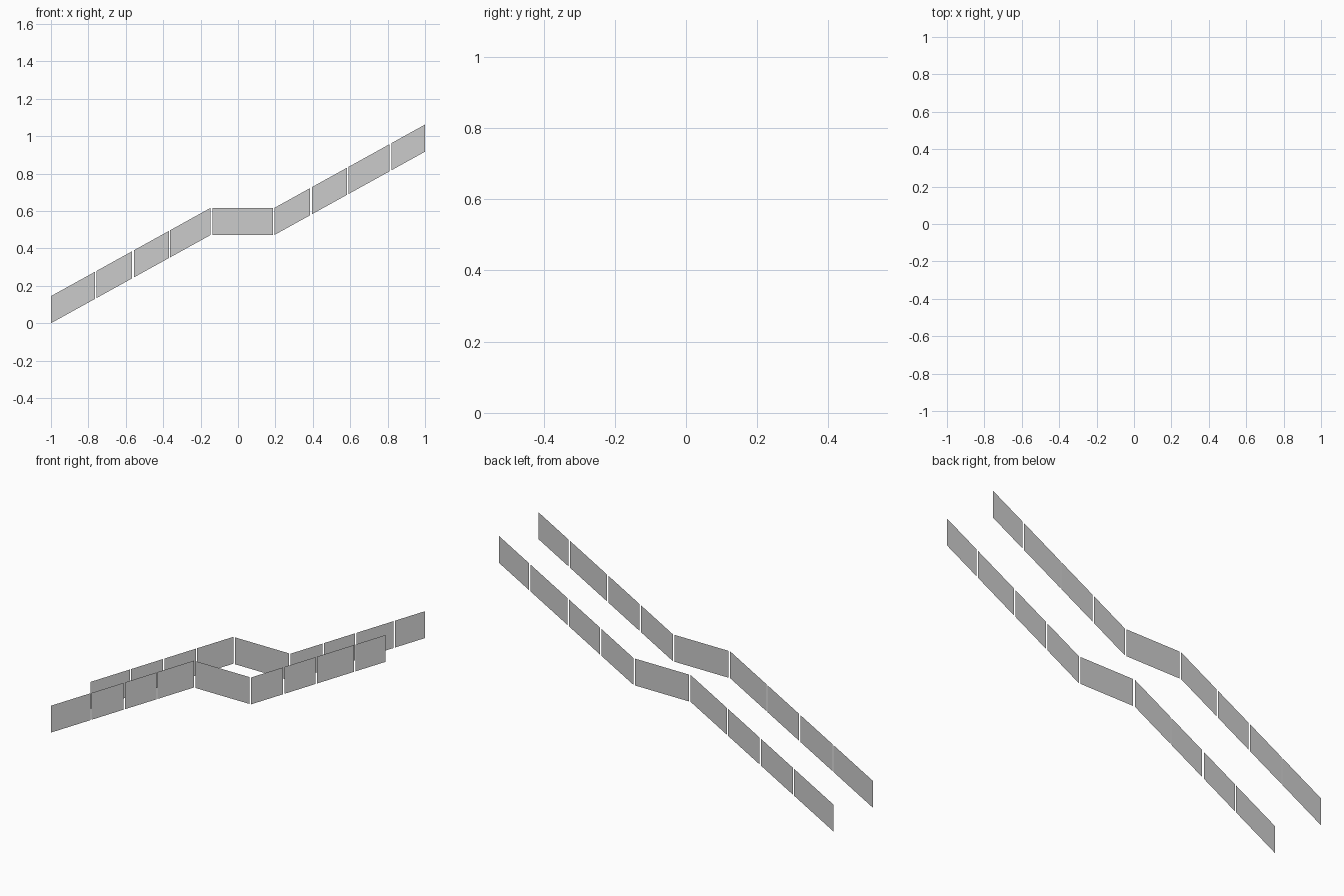
import bpy

if "Cube" in bpy.data.objects:
    bpy.data.objects.remove(bpy.data.objects["Cube"])

H = 0.145          # panel height
LAND = 0.472       # landing panel bottom
SIDE = 0.168       # y distance of each row
SPANS = [(-1, -0.764), (-0.757, -0.567), (-0.557, -0.37), (-0.363, -0.146),
         (-0.136, 0.186), (0.195, 0.386), (0.395, 0.582), (0.59, 0.811), (0.82, 1.0)]


def bottom(x):
    # lower flight, level landing, upper flight
    if x < -0.141:
        return LAND * (x + 1) / 0.854
    if x < 0.19:
        return LAND
    return LAND + (x - 0.195) * 0.553


def panel(name, x0, x1, y):
    z0, z1 = bottom(x0), bottom(x1)
    verts = [(x0, y, z0), (x1, y, z1), (x1, y, z1 + H), (x0, y, z0 + H)]
    mesh = bpy.data.meshes.new(name)
    mesh.from_pydata(verts, [], [(0, 1, 2, 3)])
    bpy.context.collection.objects.link(bpy.data.objects.new(name, mesh))


# Two parallel rows of stair railing panels
for side, y in (("front", -SIDE), ("back", SIDE)):
    for i, (x0, x1) in enumerate(SPANS):
        part = "landing_panel" if i == 4 else "stair_panel"
        panel(f"{side}_{part}_{i + 1}", x0, x1, y)
